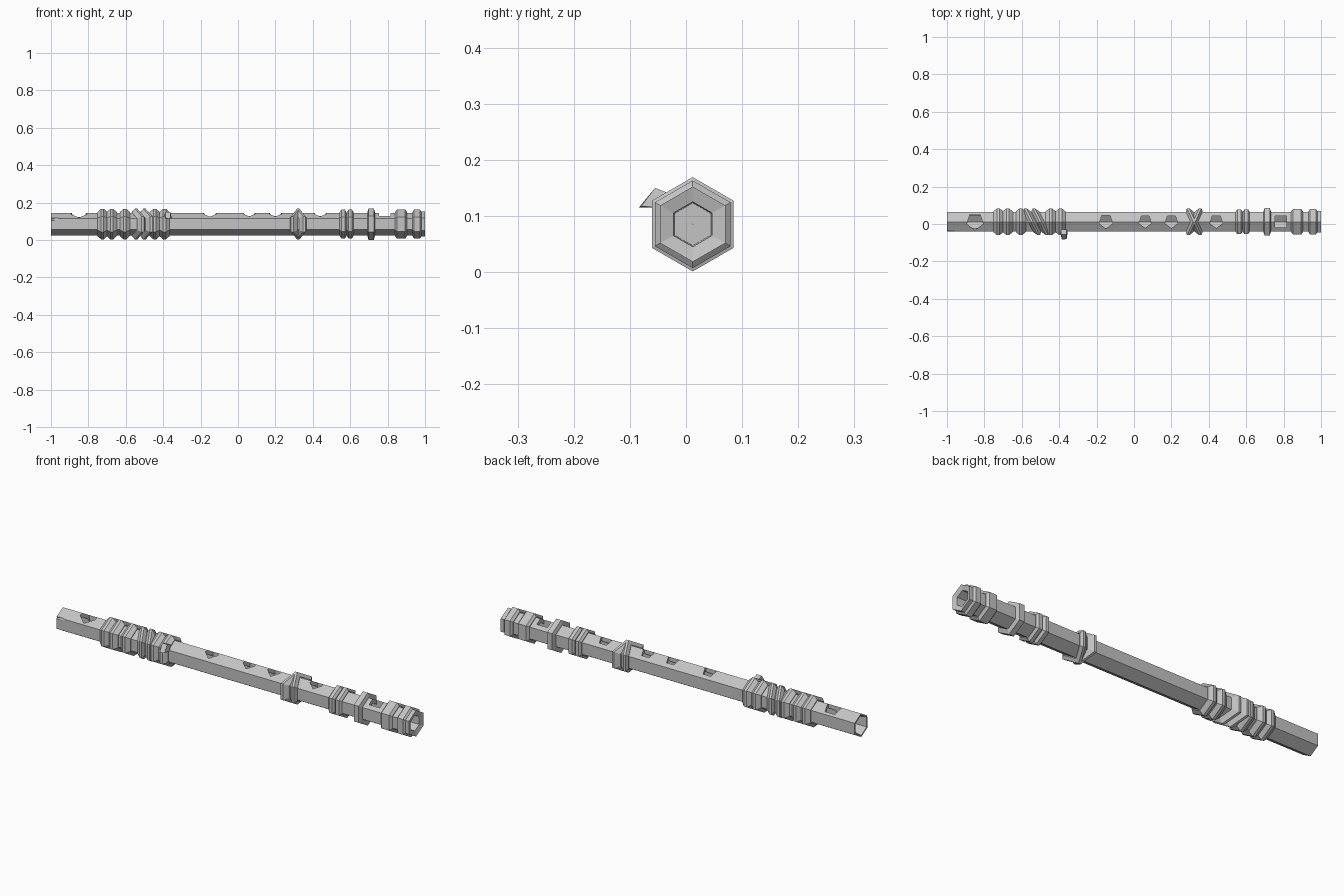
import bpy, bmesh, math
from mathutils import Vector, Matrix

if "Cube" in bpy.data.objects:
    bpy.data.objects.remove(bpy.data.objects["Cube"])

CY, CZ = 0.012, 0.085          # axis of the pipe
grey = bpy.data.materials.new("grey")
grey.diffuse_color = (0.55, 0.55, 0.55, 1)
grey.use_nodes = True
grey.node_tree.nodes["Principled BSDF"].inputs["Base Color"].default_value = grey.diffuse_color


def make(name, bm, helper=False):
    bmesh.ops.recalc_face_normals(bm, faces=bm.faces)
    me = bpy.data.meshes.new(name)
    bm.to_mesh(me)
    bm.free()
    ob = bpy.data.objects.new(name, me)
    bpy.context.collection.objects.link(ob)
    me.materials.append(grey)
    ob.hide_render = helper
    ob.hide_viewport = helper
    return ob


def hex_lathe(name, profile, shear=0.0):
    """Closed (x, radius) profile swept round the axis in six sides."""
    bm = bmesh.new()
    rows = []
    for i in range(6):
        a = math.radians(90 + 60 * i)
        rows.append([bm.verts.new((x + shear * r * math.cos(a), CY + r * math.cos(a), CZ + r * math.sin(a)))
                     for x, r in profile])
    n = len(profile)
    for i in range(6):
        p, q = rows[i], rows[(i + 1) % 6]
        for j in range(n):
            k = (j + 1) % n
            bm.faces.new((p[j], p[k], q[k], q[j]))
    return make(name, bm)


def prism(name, sides, radius, x, y, spin):
    """Upright hole cutter."""
    bm = bmesh.new()
    bmesh.ops.create_cone(bm, cap_ends=True, segments=sides, radius1=radius, radius2=radius, depth=0.1,
                          matrix=Matrix.Translation((x, y, CZ + 0.06)) @ Matrix.Rotation(spin, 4, 'Z'))
    return make(name, bm, True)


def gouge(name, loc, size):
    """Shallow carved nick cutter."""
    bm = bmesh.new()
    bmesh.ops.create_icosphere(bm, subdivisions=1, radius=1,
                               matrix=Matrix.Translation(loc) @ Matrix.Diagonal((*size, 1)))
    return make(name, bm, True)


# Hollow six-sided pipe with a flared right mouth
pipe = hex_lathe("pipe", [(-1, 0.060), (0.95, 0.060), (0.955, 0.067), (1, 0.067),
                          (0.993, 0.040), (0.93, 0.038), (-0.93, 0.038), (-1, 0.052)])

# Finger holes, mouth hole and square window
cutters = [prism("finger_hole_cutter", 5, r, x, CY + 0.002, math.pi)
           for x, r in ((-0.85, 0.046), (-0.15, 0.038), (0.06, 0.035), (0.20, 0.036), (0.44, 0.036))]
cutters.append(prism("window_cutter", 4, 0.043, 0.785, CY, math.pi / 4))
cutters += [gouge("front_nick_cutter", (-0.27, -0.055, 0.145), (0.12, 0.04, 0.03)),
            gouge("back_nick_cutter", (0.46, 0.085, 0.135), (0.10, 0.035, 0.03)),
            gouge("end_nick_cutter", (-1.0, -0.055, 0.112), (0.11, 0.022, 0.014))]
for c in cutters:
    mod = pipe.modifiers.new(c.name, 'BOOLEAN')
    mod.operation = 'DIFFERENCE'
    mod.solver = 'EXACT'
    mod.object = c

# Plugs that close the bore
for x in (-0.72, 0.92):
    hex_lathe("bore_plug", [(x - 0.01, 0.0005), (x - 0.01, 0.042), (x + 0.01, 0.042), (x + 0.01, 0.0005)])


def ring(name, x, half, r, flat, shear=0.0):
    """Bevelled binding; flat is the half width of its crest."""
    hex_lathe(name, [(x - half, 0.05), (x - half, 0.064), (x - flat, r), (x + flat, r),
                     (x + half, 0.064), (x + half, 0.05)], shear)


# Peaked bindings near the mouth hole
for x in (-0.725, -0.675, -0.605, -0.445, -0.393):
    ring("peaked_binding", x, 0.027, 0.082, 0.007)
# Slanted cords
for x in (-0.545, -0.50):
    ring("slanted_cord", x, 0.021, 0.083, 0.006, -0.5)
for s in (-0.45, 0.45):
    ring("crossed_cord", 0.322, 0.02, 0.083, 0.006, s)
# Slim bindings and broad collars towards the right end
for x in (0.562, 0.60):
    ring("slim_binding", x, 0.018, 0.077, 0.009)
ring("narrow_collar", 0.712, 0.020, 0.084, 0.014)
ring("broad_collar", 0.872, 0.032, 0.078, 0.022)
ring("end_collar", 0.957, 0.025, 0.078, 0.015)

# Knotted cord tip sticking out at the front
bm = bmesh.new()
for p in ((-0.395, -0.045, 0.115), (-0.355, -0.045, 0.115), (-0.39, -0.03, 0.14), (-0.36, -0.03, 0.14),
          (-0.39, -0.055, 0.150), (-0.362, -0.055, 0.150), (-0.385, -0.084, 0.115), (-0.36, -0.08, 0.117)):
    bm.verts.new(p)
bmesh.ops.convex_hull(bm, input=bm.verts)
make("cord_tip", bm)
